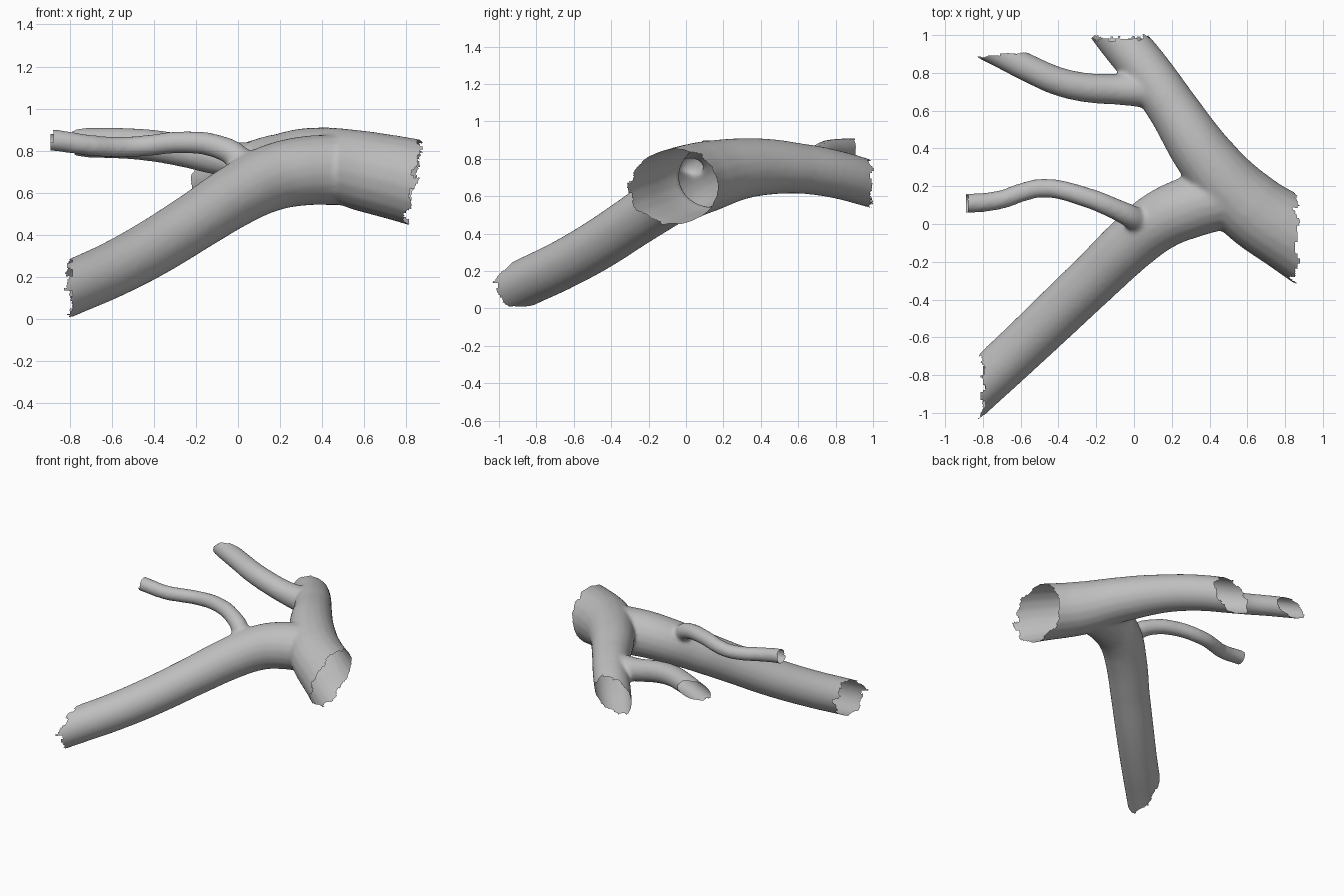
import bpy, bmesh
from mathutils import noise

cube = bpy.data.objects.get("Cube")
if cube:
    bpy.data.objects.remove(cube, do_unlink=True)

gray = bpy.data.materials.new("plain gray")
gray.use_nodes = True
color = (0.52, 0.52, 0.52, 1)
gray.diffuse_color = color
gray.node_tree.nodes["Principled BSDF"].inputs["Base Color"].default_value = color

# Centre line points of each tube: x, y, z, radius
trunk = [(1.0, -.16, .605, .215), (.84, -.06, .65, .205), (.6, .1, .703, .192),
         (.38, .35, .753, .158), (.2, .62, .747, .134), (.06, .82, .713, .128),
         (-.07, .98, .668, .125), (-.17, 1.11, .63, .122)]
limb = [(-.98, -1.01, .065, .128), (-.8, -.845, .145, .13), (-.6, -.66, .233, .132),
        (-.4, -.47, .34, .136), (-.2, -.28, .465, .139), (0, -.09, .592, .148),
        (.15, .025, .667, .158), (.3, .09, .702, .165), (.5, .15, .71, .17)]
thin_twig = [(-.98, .115, .855, .052), (-.88, .11, .85, .052), (-.7, .13, .825, .05),
             (-.6, .165, .818, .05), (-.48, .19, .82, .05), (-.25, .14, .84, .053),
             (-.1, .08, .82, .056), (0, .03, .765, .063), (.04, 0, .68, .07)]
back_twig = [(-.87, .98, .84, .07), (-.69, .89, .838, .072), (-.55, .82, .835, .074),
             (-.4, .755, .823, .076), (-.25, .722, .798, .078), (-.1, .713, .766, .081),
             (.02, .71, .75, .09), (.14, .7, .74, .092)]


def evaluated_mesh(obj):
    graph = bpy.context.evaluated_depsgraph_get()
    return bpy.data.meshes.new_from_object(obj.evaluated_get(graph))


def add_tube(bm, points):
    """Sweep a capped round tube along the points into bm."""
    curve = bpy.data.curves.new("path", 'CURVE')
    curve.dimensions = '3D'
    curve.bevel_depth = 1
    curve.bevel_resolution = 8
    curve.resolution_u = 8
    curve.use_fill_caps = True
    spline = curve.splines.new('BEZIER')
    spline.bezier_points.add(len(points) - 1)
    for p, (x, y, z, r) in zip(spline.bezier_points, points):
        p.co = (x, y, z)
        p.radius = r
        p.handle_left_type = p.handle_right_type = 'AUTO'
    obj = bpy.data.objects.new("path", curve)
    bpy.context.collection.objects.link(obj)
    mesh = evaluated_mesh(obj)
    bm.from_mesh(mesh)
    bpy.data.objects.remove(obj)
    bpy.data.curves.remove(curve)
    bpy.data.meshes.remove(mesh)


# Fuse the tubes into one skin with soft joints
bm = bmesh.new()
for path in (trunk, limb, thin_twig, back_twig):
    add_tube(bm, path)
bmesh.ops.remove_doubles(bm, verts=bm.verts, dist=0.0005)
bmesh.ops.recalc_face_normals(bm, faces=bm.faces)
mesh = bpy.data.meshes.new("branching_tube")
bm.to_mesh(mesh)
bm.free()
vessel = bpy.data.objects.new("branching_tube", mesh)
bpy.context.collection.objects.link(vessel)
remesh = vessel.modifiers.new("fuse", 'REMESH')
remesh.mode = 'VOXEL'
remesh.voxel_size = 0.013
smooth = vessel.modifiers.new("soften", 'SMOOTH')
smooth.factor = 0.5
smooth.iterations = 9
bpy.context.view_layer.update()
fused = evaluated_mesh(vessel)
vessel.modifiers.clear()
vessel.data = fused


def beyond_end(c):
    """True where the skin is torn away to leave an open end."""
    j = 0.04 * noise.noise(c * 18)
    return (c.x > 0.803 + 0.16 * (c.z - 0.45) + j
            or (c.x < -0.798 + j and c.z < 0.5)
            or (c.y > 0.98 + j and c.x > -0.4)
            or (c.x < -0.885 + j / 3 and c.y < 0.4)
            or (c.x < -0.4 and c.y > 0.895 + 0.1 * (c.x + 0.69) + j / 3))


# Open the five ends with ragged rims
bm = bmesh.new()
bm.from_mesh(fused)
torn = [f for f in bm.faces if beyond_end(f.calc_center_median())]
bmesh.ops.delete(bm, geom=torn, context='FACES')
for f in bm.faces:
    f.smooth = True
    f.material_index = 0
bm.to_mesh(fused)
bm.free()
fused.materials.clear()
fused.materials.append(gray)
